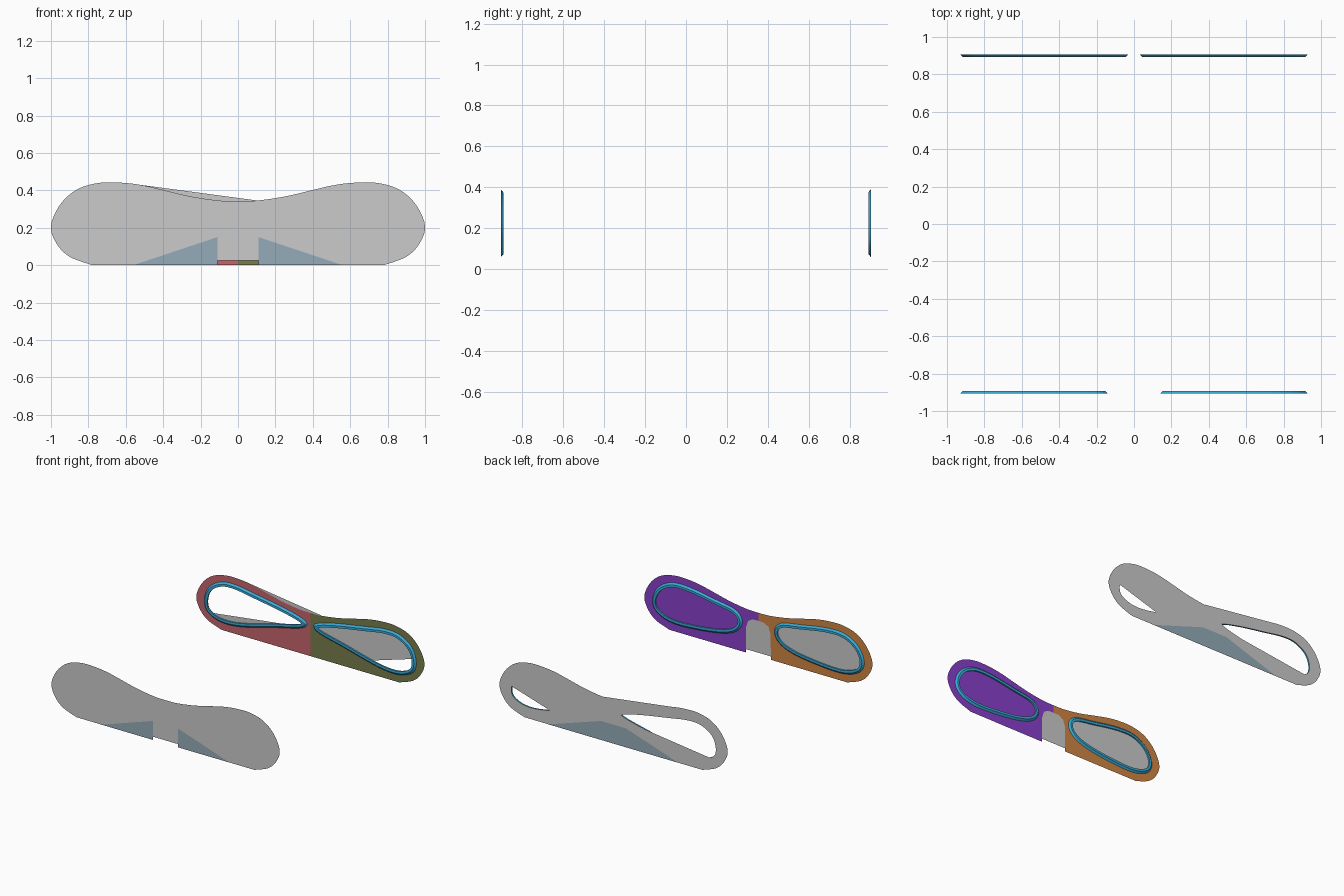
import bpy
import bmesh
from mathutils import Vector

cube = bpy.data.objects.get("Cube")
if cube:
    bpy.data.objects.remove(cube, do_unlink=True)


def material(name, color):
    mat = bpy.data.materials.new(name)
    mat.use_nodes = True
    rgba = (*color, 1.0)
    mat.diffuse_color = rgba
    mat.node_tree.nodes["Principled BSDF"].inputs["Base Color"].default_value = rgba
    return mat


grey = material("light grey", (0.6, 0.6, 0.6))
blue_grey = material("blue grey", (0.3, 0.41, 0.48))
red = material("dusty red", (0.55, 0.13, 0.15))
olive = material("olive", (0.19, 0.2, 0.075))
purple = material("purple", (0.25, 0.053, 0.6))
orange = material("orange", (0.63, 0.24, 0.055))
cyan = material("cyan", (0.045, 0.42, 0.7))


def smooth_path(points, closed, steps=5):
    """Catmull-Rom curve through the control points."""
    pts = [Vector(p) for p in points]
    n = len(pts)
    pick = (lambda i: pts[i % n]) if closed else (lambda i: pts[min(max(i, 0), n - 1)])
    path = []
    for i in range(n if closed else n - 1):
        a, b, c, d = (pick(i + k) for k in (-1, 0, 1, 2))
        for s in range(steps):
            t = s / steps
            path.append((b * 2 + (c - a) * t + (a * 2 - b * 5 + c * 4 - d) * t ** 2
                         + (b * 3 - a - c * 3 + d) * t ** 3) / 2)
    if not closed:
        path.append(pts[-1])
    return path


def inset(loop, distance):
    """Offset a clockwise loop towards its inside."""
    result = []
    for i, p in enumerate(loop):
        along = (loop[(i + 1) % len(loop)] - loop[i - 1]).normalized()
        result.append(p + Vector((along.y, -along.x)) * distance)
    return result


def finish(name, bm, mat):
    mesh = bpy.data.meshes.new(name)
    bm.to_mesh(mesh)
    bm.free()
    mesh.materials.append(mat)
    obj = bpy.data.objects.new(name, mesh)
    bpy.context.collection.objects.link(obj)
    return obj


def sheet(name, loops, y, side, facing, mat):
    """Flat upright sheet: first loop is the outline, the others are holes."""
    bm = bmesh.new()
    edges = []
    for loop in loops:
        verts = [bm.verts.new((p[0] * side, y, p[1])) for p in loop]
        edges += [bm.edges.new((verts[i - 1], verts[i])) for i in range(len(verts))]
    bmesh.ops.triangle_fill(bm, use_beauty=True, edges=edges, normal=(0, facing, 0))
    bm.normal_update()
    bmesh.ops.reverse_faces(bm, faces=[f for f in bm.faces if f.normal.y * facing < 0])
    return finish(name, bm, mat)


def rim(name, loop, y_base, y_top, side):
    """Raised rim: sloped outside, flat crest, straight inner wall."""
    bm = bmesh.new()
    rows = []
    for distance, y in ((0, y_base), (SLOPE, y_top), (RIM, y_top), (RIM, y_base)):
        rows.append([bm.verts.new((p.x * side, y, p.y)) for p in inset(loop, distance)])
    n = len(loop)
    for low, high in zip(rows, rows[1:]):
        for i in range(n):
            j = (i + 1) % n
            bm.faces.new((low[i], low[j], high[j], high[i]))
    # Turn the crest towards the middle of the model
    bm.normal_update()
    crest = list(bm.faces)[n]
    if crest.normal.y * y_base > 0:
        bmesh.ops.reverse_faces(bm, faces=list(bm.faces))
    return finish(name, bm, cyan)


SLOPE, RIM = 0.014, 0.032
SKIN, PATCH, PAINT, CREST = 0.909, 0.91, 0.906, 0.894

# Half of the dumbbell outline, from the middle of the top to the bottom
half_top = smooth_path([(0, 0.342), (0.1, 0.345), (0.25, 0.367), (0.4, 0.402), (0.5, 0.425),
                        (0.61, 0.44), (0.74, 0.44), (0.86, 0.405), (0.95, 0.325), (1, 0.21),
                        (0.97, 0.115), (0.9, 0.045), (0.78, 0)], False)
plain_half = half_top + [(0, 0)]
notched_half = half_top + [(0.11, 0), (0.11, 0.025), (0, 0.025)]
arched_half = half_top + [(0.11, 0), (0.108, 0.2), (0.09, 0.255), (0.05, 0.278), (0, 0.28)]

# Lens openings
front_lens = smooth_path([(0.14, 0.24), (0.2, 0.315), (0.38, 0.35), (0.6, 0.385), (0.76, 0.38),
                          (0.88, 0.31), (0.93, 0.2), (0.89, 0.11), (0.75, 0.06), (0.52, 0.067),
                          (0.3, 0.1), (0.18, 0.155)], True)
back_lens = smooth_path([(0.03, 0.25), (0.09, 0.287), (0.25, 0.325), (0.47, 0.362), (0.65, 0.39),
                         (0.78, 0.38), (0.89, 0.31), (0.93, 0.2), (0.9, 0.11), (0.78, 0.06),
                         (0.6, 0.07), (0.3, 0.145), (0.08, 0.2)], True)
front_hole = inset(front_lens, RIM)
back_hole = inset(back_lens, RIM)


def line_height(x, start, end):
    return start[1] + (x - start[0]) * (end[1] - start[1]) / (end[0] - start[0])


# Openings left in the back skin, cut off by straight diagonals
left_gap = [p for p in back_hole if p.y < line_height(p.x, (0.5, 0.1), (0.9, 0.225))]
right_gap = [p for p in back_hole if p.y > line_height(p.x, (0.06, 0.208), (0.86, 0.11))]

for word, side, front_paint, back_paint, gap in (("left", 1, purple, olive, left_gap),
                                                 ("right", -1, orange, red, right_gap)):
    # Front panel: closed skin, triangular patch, coloured lining and rim
    sheet(f"front_skin_{word}", [notched_half], -SKIN, side, -1, grey)
    sheet(f"front_patch_{word}", [[(0.56, 0), (0.11, 0.15), (0.11, 0)]],
          -PATCH, side, -1, blue_grey)
    lining = [arched_half] if side > 0 else [arched_half, front_hole]
    sheet(f"front_lining_{word}", lining, -PAINT, side, 1, front_paint)
    rim(f"front_rim_{word}", front_lens, -PAINT, -CREST, side)

    # Back panel: pierced skin, patch, coloured lining and rim
    sheet(f"back_skin_{word}", [plain_half, gap], SKIN, side, 1, grey)
    sheet(f"back_patch_{word}", [[(0.57, 0), (0.11, 0.15), (0, 0.15), (0, 0)]],
          PATCH, side, 1, blue_grey)
    sheet(f"back_lining_{word}", [plain_half, back_hole], PAINT, side, -1, back_paint)
    rim(f"back_rim_{word}", back_lens, PAINT, CREST, side)

# Straight web bridging the dip in the top edge of the back skin
sheet("back_top_web", [[(-0.58, 0.437), (0.1, 0.346), (0, 0.335), (-0.25, 0.36)]],
      SKIN, 1, 1, grey)
